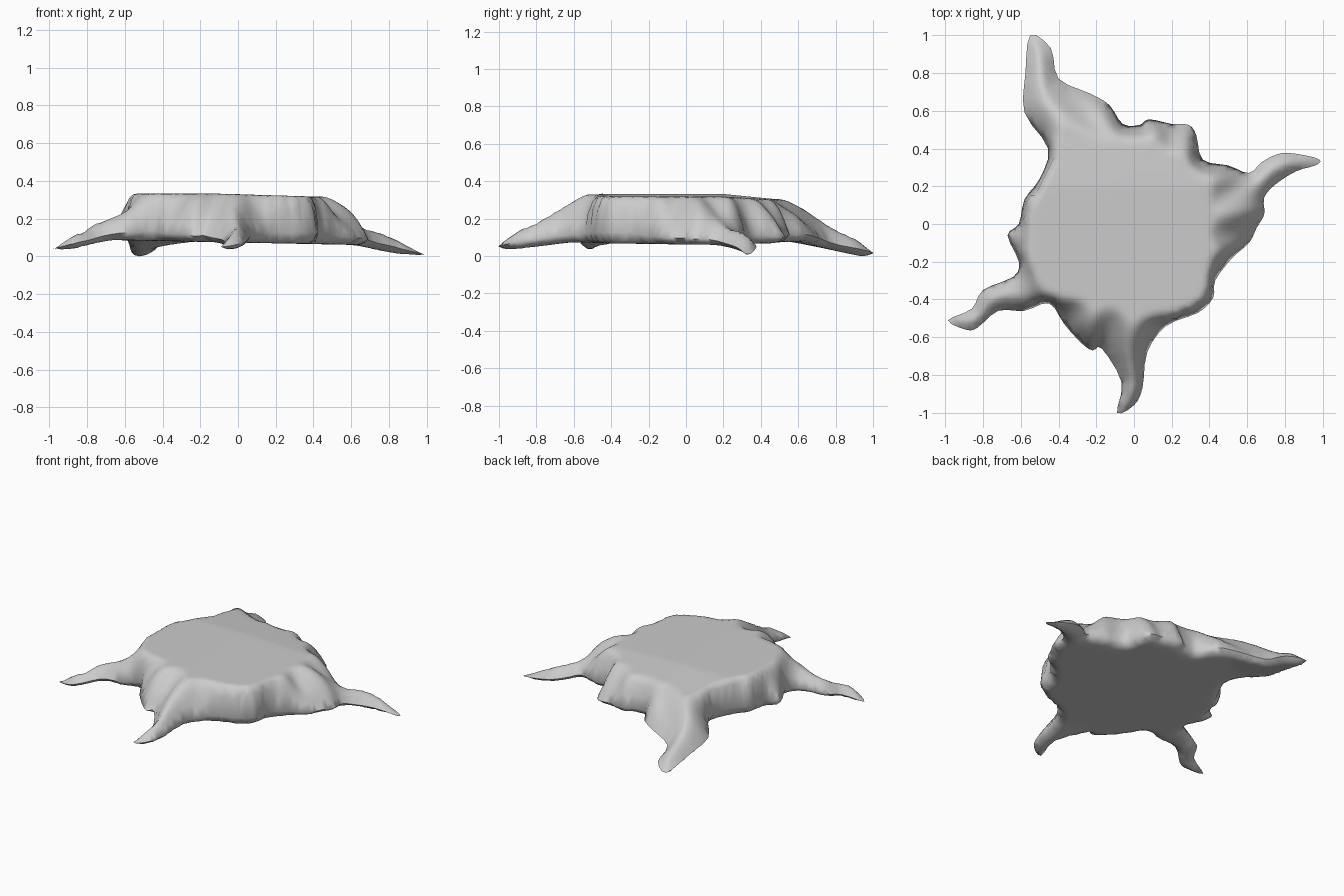
import bpy, bmesh, math
from mathutils import Vector, geometry

if "Cube" in bpy.data.objects:
    bpy.data.objects.remove(bpy.data.objects["Cube"])

# Ground-plan of the draped hem, clockwise from the back corner
HEM = [(-.55, 1), (-.44, .93), (-.40, .77), (-.23, .69), (-.13, .63), (-.06, .53), (.03, .525),
       (.08, .555), (.2, .53), (.29, .525), (.33, .47), (.365, .34), (.5, .31), (.61, .27),
       (.68, .33), (.78, .375), (.9, .365), (.985, .34), (.96, .31), (.86, .28), (.75, .21),
       (.69, .14), (.69, .05), (.65, -.02), (.61, -.1), (.52, -.18), (.43, -.3), (.42, -.39),
       (.34, -.47), (.17, -.54), (.07, -.68), (.045, -.87), (0, -.96), (-.09, -1), (-.065, -.84),
       (-.17, -.66), (-.22, -.67), (-.28, -.63), (-.37, -.53), (-.45, -.42), (-.58, -.46),
       (-.72, -.46), (-.83, -.55), (-.89, -.56), (-.985, -.51), (-.86, -.45), (-.8, -.35),
       (-.64, -.28), (-.61, -.2), (-.67, -.06), (-.61, 0), (-.58, .13), (-.5, .24),
       (-.455, .4), (-.58, .59), (-.575, .8)]
# Flat area on top
PLATEAU = [(-.54, -.22), (-.45, -.37), (-.14, -.44), (.02, -.5), (.3, -.45), (.4, -.36), (.41, .12),
           (.38, .24), (.2, .38), (.0, .46), (-.1, .43), (-.3, .5), (-.42, .44), (-.44, .38), (-.56, .1)]
# Corner tips: x, y, drop below the base, reach
TIPS = [(-.55, 1, .105, .5), (.985, .34, .075, .42), (-.09, -1, .06, .4), (-.985, -.51, .09, .35)]


def smooth_loop(pts, n):
    """Closed Catmull-Rom resampling."""
    p = [Vector(q) for q in pts]
    out = []
    for i in range(len(p)):
        a, b, c, d = (p[(i + k) % len(p)] for k in (-1, 0, 1, 2))
        for s in range(n):
            t = s / n
            out.append(.5 * (2 * b + (c - a) * t + (2 * a - 5 * b + 4 * c - d) * t * t
                             + (3 * b - a - 3 * c + d) * t ** 3))
    return out


def inside_and_distance(x, y, loop):
    inside, best = False, 1e9
    for i, b in enumerate(loop):
        a = loop[i - 1]
        if (a.y > y) != (b.y > y) and x < (b.x - a.x) * (y - a.y) / (b.y - a.y) + a.x:
            inside = not inside
        ex, ey = b.x - a.x, b.y - a.y
        t = max(0, min(1, ((x - a.x) * ex + (y - a.y) * ey) / (ex * ex + ey * ey)))
        best = min(best, (a.x + ex * t - x) ** 2 + (a.y + ey * t - y) ** 2)
    return inside, math.sqrt(best)


hem = smooth_loop(HEM, 3)
plateau = smooth_loop(PLATEAU, 3)


def heights(x, y, d):
    """Top and underside heights at distance d from the hem."""
    base = .105 - .02 * x
    for tx, ty, drop, reach in TIPS:
        base -= drop * max(0, 1 - math.hypot(x - tx, y - ty) / reach) ** 1.2
    rim = base + .03 * max(0, 1 - d / .06) ** 2
    on_top, dp = inside_and_distance(x, y, plateau)
    dp = 0 if on_top else dp
    t = d / (d + dp + 1e-9)
    top = .364 - .03 * max(0, x + .1) - .1 * max(0, y - .2)
    folds = .028 * math.sin(15 * math.atan2(y, x)) * 4 * t * (1 - t)
    rise = (1 - (1 - t) ** 1.35) ** .56
    return max(rim, base + (top - base) * rise + folds), rim


# Fill the plan with a grid and triangulate
pts = list(hem)
dist = [0.0] * len(hem)
step = .025
for i in range(-40, 41):
    for j in range(-40, 41):
        x, y = (i + .5 * (j % 2)) * step, j * step
        ins, d = inside_and_distance(x, y, hem)
        if ins and d > .011:
            pts.append(Vector((x, y)))
            dist.append(d)
n = len(hem)
res = geometry.delaunay_2d_cdt(pts, [], [list(range(n))], 1, 1e-6)
co, faces, orig = res[0], res[2], res[3]

# Upper cloth and underside, joined at the hem
bm = bmesh.new()
sheets = ([], [])
for v, o in zip(co, orig):
    hs = heights(v.x, v.y, dist[o[0]] if o else 0)
    if o and o[0] < n:
        hs = (hs[1], hs[1])
    for sheet, z in zip(sheets, hs):
        sheet.append(bm.verts.new((v.x, v.y, z)))
for f in faces:
    for sheet in sheets:
        bm.faces.new([sheet[k] for k in f])
bmesh.ops.remove_doubles(bm, verts=bm.verts, dist=1e-5)
for _ in range(2):
    bmesh.ops.smooth_vert(bm, verts=bm.verts, factor=.3, use_axis_z=True)
bmesh.ops.recalc_face_normals(bm, faces=bm.faces)
low = min(v.co.z for v in bm.verts)
bmesh.ops.translate(bm, verts=bm.verts, vec=(0, 0, -low))

mesh = bpy.data.meshes.new("draped_cloth")
bm.to_mesh(mesh)
bm.free()
cloth = bpy.data.objects.new("draped_cloth", mesh)
bpy.context.collection.objects.link(cloth)
bpy.context.view_layer.objects.active = cloth
cloth.select_set(True)
bpy.ops.object.shade_smooth_by_angle(angle=math.radians(70))
